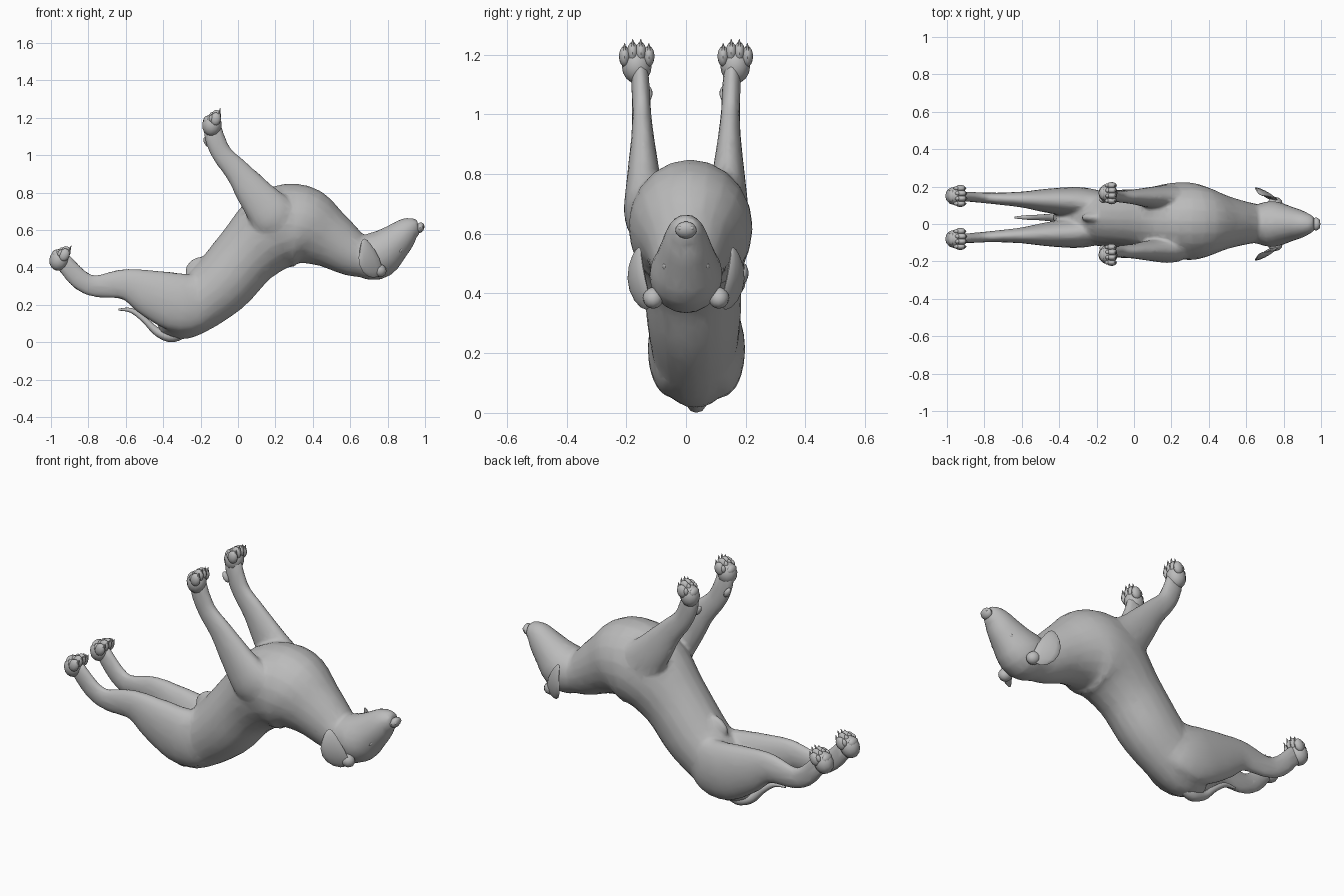
import bpy
import bmesh
from math import cos, sin, pi, radians
from mathutils import Matrix, Vector

default_cube = bpy.data.objects.get("Cube")
if default_cube:
    bpy.data.objects.remove(default_cube)

# One plain coat colour for the whole dog
coat = bpy.data.materials.new("grey coat")
coat.use_nodes = True
coat.diffuse_color = (0.5, 0.5, 0.5, 1)
shader = coat.node_tree.nodes["Principled BSDF"]
shader.inputs["Base Color"].default_value = coat.diffuse_color

HIP_SHIFT = 0.035  # the hindquarters are twisted slightly sideways


def finish(name, bm):
    """Turn a bmesh into a shaded, coloured object."""
    bmesh.ops.recalc_face_normals(bm, faces=bm.faces)
    mesh = bpy.data.meshes.new(name)
    bm.to_mesh(mesh)
    bm.free()
    mesh.materials.append(coat)
    part = bpy.data.objects.new(name, mesh)
    bpy.context.collection.objects.link(part)
    bpy.ops.object.select_all(action="DESELECT")
    part.select_set(True)
    bpy.context.view_layer.objects.active = part
    bpy.ops.object.shade_smooth_by_angle(angle=radians(40))
    return part


def spline(before, start, end, after, t):
    """Catmull-Rom blend between the start and end vectors."""
    slope_in = (end - before) / 2
    slope_out = (after - start) / 2
    bend = (end - start) * 3 - slope_in * 2 - slope_out
    twist = slope_in + slope_out - (end - start) * 2
    return start + t * (slope_in + t * (bend + t * twist))


def add_limb(bm, path, flatness, start_y, end_y, sides=20, steps=4):
    """Sweep an oval along (x, z, radius) points; flatness is width over depth."""
    points = [Vector(point) for point in path]
    padded = [points[0], *points, points[-1]]
    rows = [spline(*padded[i:i + 4], step / steps)
            for i in range(len(points) - 1) for step in range(steps)]
    rows.append(points[-1])
    last = len(rows) - 1
    rings = []
    for i, (x, z, radius) in enumerate(rows):
        along = rows[min(i + 1, last)].xy - rows[max(i - 1, 0)].xy
        across = along.orthogonal().normalized() * radius
        depth = Vector((across.x, 0, across.y))
        width = Vector((0, radius * flatness, 0))
        middle = Vector((x, start_y + (end_y - start_y) * i / last, z))
        angles = [2 * pi * k / sides for k in range(sides)]
        rings.append([bm.verts.new(middle + depth * cos(a) + width * sin(a)) for a in angles])
    for low, high in zip(rings, rings[1:]):
        for k in range(sides):
            bm.faces.new((low[k - 1], low[k], high[k], high[k - 1]))
    bm.faces.new(rings[0])
    bm.faces.new(rings[-1])


def add_ball(bm, frame, centre, size):
    place = frame @ Matrix.Translation(centre) @ Matrix.Diagonal((*size, 1))
    return bmesh.ops.create_uvsphere(bm, u_segments=12, v_segments=8, radius=1, matrix=place)["verts"]


def tilted(centre, tilt):
    """Frame at a point, tipped about y."""
    return Matrix.Translation(centre) @ Matrix.Rotation(tilt, 4, "Y")


def ball(name, centre, size, tilt=0):
    bm = bmesh.new()
    add_ball(bm, tilted(centre, tilt), (0, 0, 0), size)
    finish(name, bm)


def paw(name, centre, tilt):
    """Rounded foot with a heel pad, four toes, toe pads and claws."""
    frame = tilted(centre, tilt)
    bm = bmesh.new()
    add_ball(bm, frame, (-0.01, 0, -0.03), (0.052, 0.05, 0.06))
    add_ball(bm, frame, (-0.04, 0, -0.01), (0.02, 0.035, 0.025))
    for offset in (-1.5, -0.5, 0.5, 1.5):
        y = offset * 0.027
        lift = 0.025 - abs(y) / 2
        add_ball(bm, frame, (0.005, y, lift), (0.028, 0.019, 0.035))
        add_ball(bm, frame, (-0.018, y, lift), (0.014, 0.012, 0.02))
        claw = frame @ Matrix.Translation((0.02, y, lift + 0.035))
        bmesh.ops.create_cone(bm, cap_ends=True, segments=6, radius1=0.008,
                              radius2=0.001, depth=0.025, matrix=claw)
    finish(name, bm)


def ear(name, side):
    """Leaf-shaped flap, broad at the root, narrow at the tip and flaring outwards."""
    bm = bmesh.new()
    for vert in add_ball(bm, Matrix(), (0, 0, 0), (1, 1, 1)):
        u, v, w = vert.co
        x = 0.055 * u * (1 - 0.4 * w) - 0.025 * w
        bulge = 0.02 * (1 - w * w)
        vert.co = (0.7 + x, side * (0.145 + bulge - x / 2 + 0.014 * v), 0.45 + 0.105 * w)
    add_ball(bm, tilted((0.755, side * 0.11, 0.385), 0.5), (0, 0, 0), (0.04, 0.035, 0.035))
    finish(name, bm)


body = bmesh.new()

# Torso and neck, from the rump to inside the skull
add_limb(body, [
    (-0.42, 0.07, 0.03),
    (-0.32, 0.13, 0.13),
    (-0.1, 0.3, 0.17),
    (0.05, 0.47, 0.18),
    (0.2, 0.6, 0.22),
    (0.34, 0.62, 0.22),
    (0.48, 0.555, 0.16),
    (0.62, 0.47, 0.12),
    (0.74, 0.45, 0.1),
], 0.92, HIP_SHIFT, 0)

# Head, from inside the neck to the muzzle tip
add_limb(body, [
    (0.6, 0.47, 0.09),
    (0.73, 0.46, 0.13),
    (0.83, 0.53, 0.1),
    (0.91, 0.6, 0.07),
    (0.965, 0.617, 0.04),
], 0.95, 0, 0)
add_ball(body, tilted((-0.23, HIP_SHIFT, 0.41), -0.7), (0, 0, 0), (0.065, 0.025, 0.035))

FRONT_LEG = [
    (0.26, 0.57, 0.05),
    (0.2, 0.66, 0.12),
    (0.1, 0.78, 0.1),
    (0, 0.91, 0.07),
    (-0.08, 1, 0.057),
    (-0.12, 1.08, 0.055),
    (-0.14, 1.16, 0.05),
]
HIND_LEG = [
    (-0.08, 0.27, 0.04),
    (-0.18, 0.24, 0.13),
    (-0.3, 0.21, 0.16),
    (-0.46, 0.26, 0.13),
    (-0.6, 0.31, 0.085),
    (-0.76, 0.3, 0.06),
    (-0.85, 0.34, 0.055),
    (-0.94, 0.44, 0.05),
]

# Paired parts, mirrored across the body
for label, side in (("near", -1), ("far", 1)):
    add_limb(body, FRONT_LEG, 0.57, side * 0.135, side * 0.155)
    add_limb(body, HIND_LEG, 0.5, HIP_SHIFT + side * 0.07, HIP_SHIFT + side * 0.115)
    add_ball(body, tilted((0.905, side * 0.03, 0.605), -0.45), (0, 0, 0), (0.06, 0.03, 0.04))
    add_ball(body, tilted((0.845, side * 0.06, 0.455), -0.9), (0, 0, 0), (0.03, 0.024, 0.016))
    paw(label + "_front_paw", (-0.125, side * 0.165, 1.19), 0.15)
    ball(label + "_wrist_pad", (-0.165, side * 0.13, 1.07), (0.016, 0.018, 0.03), -0.5)
    paw(label + "_hind_paw", (-0.935, HIP_SHIFT + side * 0.115, 0.465), 0.4)
    ear(label + "_ear", side)
    ball(label + "_eye", (0.868, side * 0.067, 0.49), (0.016, 0.012, 0.01), -0.9)
    ball(label + "_nostril", (0.988, side * 0.018, 0.618), (0.006, 0.009, 0.007))
ball("nose", (0.972, 0, 0.612), (0.023, 0.036, 0.03), 0.5)

# Fuse torso, head and legs into one softly faceted skin
skin = finish("body", body)
fuse = skin.modifiers.new("fuse", "REMESH")
fuse.mode = "VOXEL"
fuse.voxel_size = 0.011
fuse.use_smooth_shade = True
soften = skin.modifiers.new("soften", "SMOOTH")
soften.iterations = 6
facet = skin.modifiers.new("facet", "DECIMATE")
facet.ratio = 0.12

# Tail, curling away from the rump
tail = bmesh.new()
add_limb(tail, [
    (-0.27, 0.07, 0.03),
    (-0.35, 0.034, 0.034),
    (-0.43, 0.055, 0.023),
    (-0.5, 0.12, 0.016),
    (-0.57, 0.17, 0.013),
    (-0.64, 0.175, 0.005),
], 1, HIP_SHIFT, HIP_SHIFT, sides=10)
finish("tail", tail)
